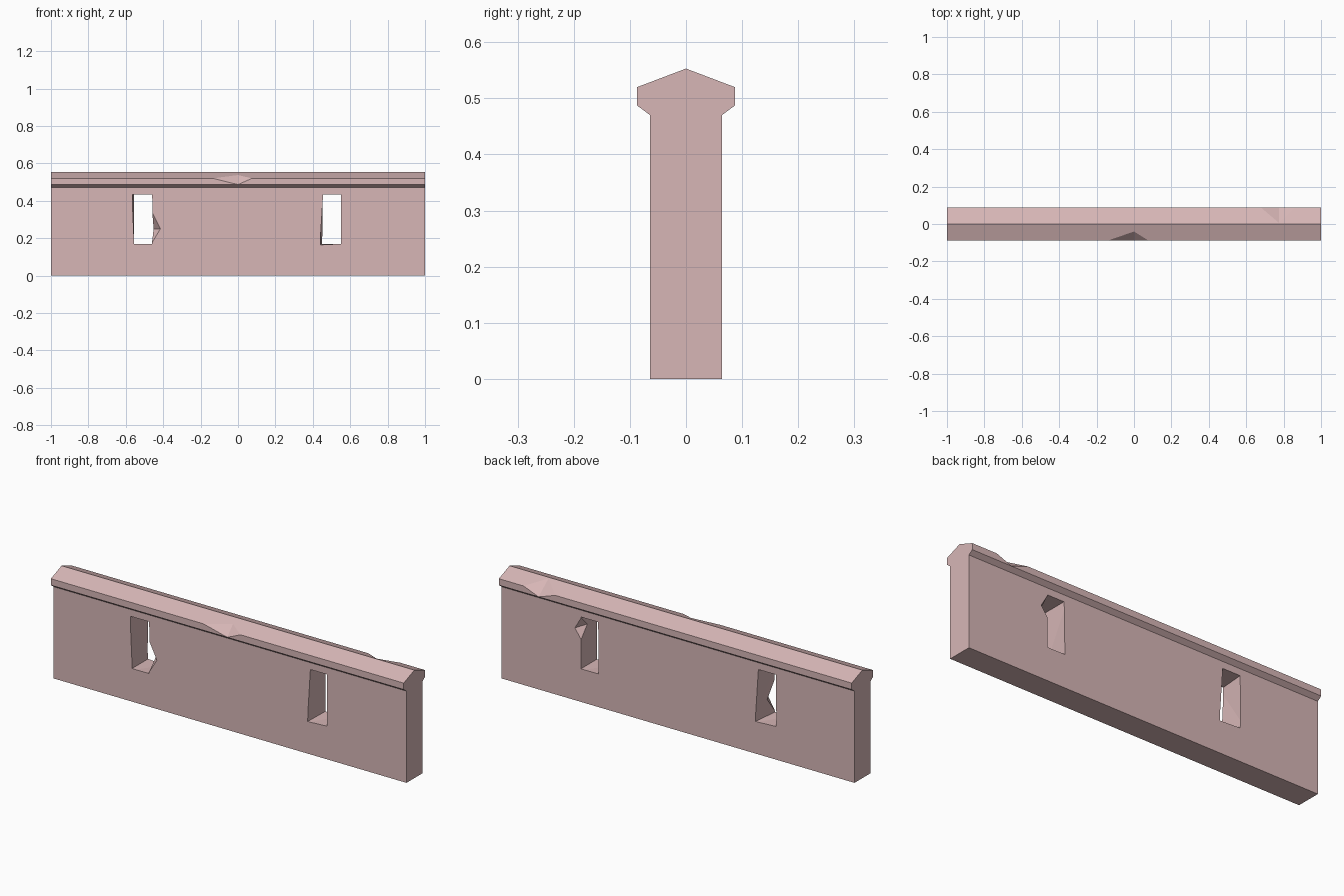
import bpy
import bmesh
from mathutils import Vector

if "Cube" in bpy.data.objects:
    bpy.data.objects.remove(bpy.data.objects["Cube"])

stone = bpy.data.materials.new("pink_stone")
stone.diffuse_color = (0.68, 0.47, 0.47, 1)
stone.use_nodes = True
stone.node_tree.nodes["Principled BSDF"].inputs["Base Color"].default_value = stone.diffuse_color


def hull_object(name, points):
    """Convex solid around a few points."""
    bm = bmesh.new()
    for p in points:
        bm.verts.new(p)
    bmesh.ops.convex_hull(bm, input=bm.verts[:])
    bmesh.ops.recalc_face_normals(bm, faces=bm.faces[:])
    mesh = bpy.data.meshes.new(name)
    bm.to_mesh(mesh)
    bm.free()
    mesh.materials.append(stone)
    obj = bpy.data.objects.new(name, mesh)
    bpy.context.collection.objects.link(obj)
    return obj


def chip(a, b, c, d):
    """Wedge that breaks edge a-b; its crease runs from c to d."""
    mid = (Vector(c) + Vector(d)) / 2
    return hull_object("chip_cutter", [mid + (Vector(p) - mid) * 1.2 for p in (a, b, c, d)])


def slot(front, back):
    """Through slot between two (x, z) outlines on the wall faces."""
    points = []
    for (fx, fz), (bx, bz) in zip(front, back):
        f, b = Vector((fx, -T, fz)), Vector((bx, T, bz))
        points += [f + (f - b) * 0.2, b + (b - f) * 0.2]
    return hull_object("slot_cutter", points)


# Wall with a pitched coping, one cross-section swept along x
T, C = 0.064, 0.087
half = [(T, 0), (T, 0.47), (C, 0.487), (C, 0.52)]
profile = half + [(0, 0.553)] + [(-y, z) for y, z in reversed(half)]
bm = bmesh.new()
end = bm.faces.new([bm.verts.new((-1, y, z)) for y, z in profile])
swept = bmesh.ops.extrude_face_region(bm, geom=[end], use_keep_orig=True)
bmesh.ops.translate(bm, vec=(2, 0, 0),
                    verts=[g for g in swept["geom"] if isinstance(g, bmesh.types.BMVert)])
bmesh.ops.recalc_face_normals(bm, faces=bm.faces[:])
mesh = bpy.data.meshes.new("wall")
bm.to_mesh(mesh)
bm.free()
mesh.materials.append(stone)
wall = bpy.data.objects.new("wall", mesh)
bpy.context.collection.objects.link(wall)

cutters = [
    # Two slightly crooked window slots
    slot([(-0.565, 0.435), (-0.46, 0.435), (-0.46, 0.17), (-0.555, 0.17)],
         [(-0.555, 0.435), (-0.455, 0.435), (-0.44, 0.165), (-0.555, 0.17)]),
    slot([(0.455, 0.435), (0.55, 0.435), (0.55, 0.17), (0.44, 0.165)],
         [(0.455, 0.435), (0.55, 0.435), (0.55, 0.17), (0.45, 0.17)]),
    # Broken slot edges
    chip((-0.46, -T, 0.34), (-0.46, -T, 0.175), (-0.415, -T, 0.25), (-0.46, 0, 0.25)),
    chip((0.55, T, 0.43), (0.55, T, 0.32), (0.585, T, 0.37), (0.55, 0.013, 0.38)),
    # Broken coping edges
    chip((-0.135, -C, 0.52), (0.075, -C, 0.52), (0, -C, 0.487), (0, -0.04, 0.538)),
    chip((0.68, C, 0.52), (0.86, C, 0.52), (0.775, C, 0.487), (0.775, 0.006, 0.5507)),
]

# Cut everything out of the wall
bpy.context.view_layer.objects.active = wall
for cutter in cutters:
    mod = wall.modifiers.new("cut", "BOOLEAN")
    mod.operation = "DIFFERENCE"
    mod.solver = "EXACT"
    mod.object = cutter
    bpy.ops.object.modifier_apply(modifier=mod.name)
    bpy.data.objects.remove(cutter)
